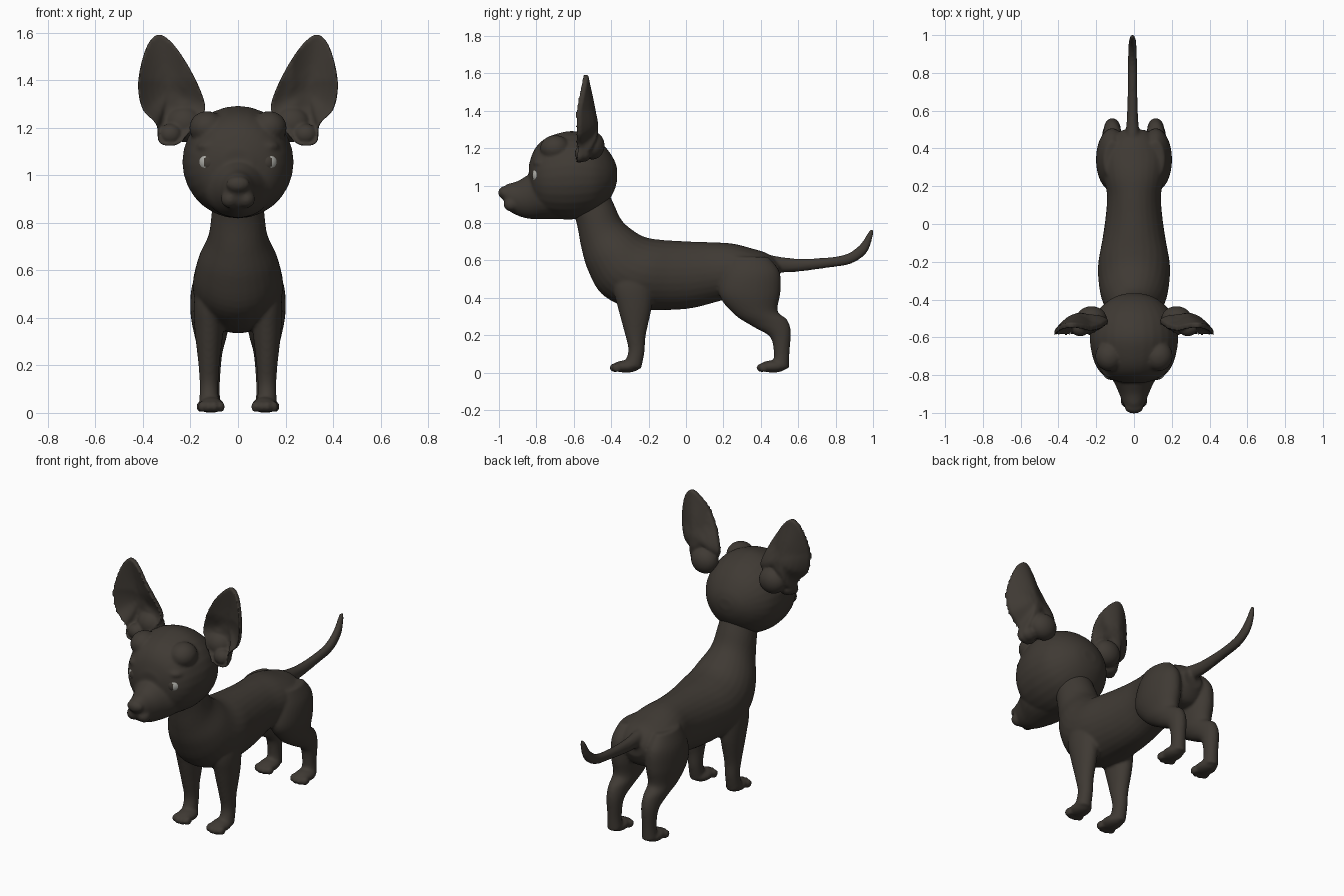
import bpy
import bmesh
from math import cos, sin, pi
from mathutils import Matrix, Vector

default_cube = bpy.data.objects.get("Cube")
if default_cube:
    bpy.data.objects.remove(default_cube, do_unlink=True)


def make_material(name, color):
    mat = bpy.data.materials.new(name)
    mat.use_nodes = True
    mat.diffuse_color = color
    mat.node_tree.nodes["Principled BSDF"].inputs["Base Color"].default_value = color
    return mat


fur = make_material("dark brown fur", (.05, .042, .034, 1))
eye_white = make_material("eye white", (.42, .42, .39, 1))


def spline(points, steps, closed=False):
    """Catmull-Rom interpolation of equally long tuples."""
    points = [Vector(p) for p in points]
    count = len(points)
    result = []
    for i in range(count if closed else count - 1):
        if closed:
            a, b, c, d = (points[(i + k) % count] for k in (-1, 0, 1, 2))
        else:
            a, b, c, d = (points[min(max(i + k, 0), count - 1)] for k in (-1, 0, 1, 2))
        for step in range(steps):
            t = step / steps
            result.append(b + (c - a) * (t / 2) + (a * 2 - b * 5 + c * 4 - d) * (t * t / 2)
                          + (b * 3 - a - c * 3 + d) * (t ** 3 / 2))
    if not closed:
        result.append(points[-1])
    return result


def bridge(bm, first, second):
    count = len(first)
    for i in range(count):
        j = (i + 1) % count
        bm.faces.new((first[i], first[j], second[j], second[i]))


def loft(bm, sections, x=0, sides=28):
    """Each section: y and z of one edge, y and z of the opposite edge, half width."""
    rings = []
    for y1, z1, y2, z2, half in spline(sections, 5):
        mid = Vector((x, (y1 + y2) / 2, (z1 + z2) / 2))
        arm = Vector((0, (y1 - y2) / 2, (z1 - z2) / 2))
        across = Vector((half, 0, 0))
        angles = [2 * pi * i / sides for i in range(sides)]
        rings.append([bm.verts.new(mid + arm * cos(a) + across * sin(a)) for a in angles])
    for first, second in zip(rings, rings[1:]):
        bridge(bm, first, second)
    bm.faces.new(rings[0])
    bm.faces.new(rings[-1])


def blob(bm, center, radii):
    bmesh.ops.create_uvsphere(bm, u_segments=24, v_segments=16, radius=1,
                              matrix=Matrix.Translation(center) @ Matrix.Diagonal((*radii, 1)))


def finish(bm, name, voxel=0, smoothing=4):
    bmesh.ops.recalc_face_normals(bm, faces=bm.faces)
    mesh = bpy.data.meshes.new(name)
    bm.to_mesh(mesh)
    bm.free()
    mesh.materials.append(fur)
    mesh.shade_smooth()
    obj = bpy.data.objects.new(name, mesh)
    bpy.context.collection.objects.link(obj)
    if voxel:
        remesh = obj.modifiers.new("blend parts", "REMESH")
        remesh.mode = "VOXEL"
        remesh.voxel_size = voxel
        remesh.use_smooth_shade = True
        smooth = obj.modifiers.new("soften", "SMOOTH")
        smooth.factor = .5
        smooth.iterations = smoothing
    return obj


# Neck and torso, then tail
body = bmesh.new()
loft(body, [
    (-.43, 1.0, -.62, .9, .1), (-.385, .9, -.585, .8, .11), (-.34, .81, -.56, .67, .125),
    (-.26, .745, -.525, .55, .165), (-.2, .72, -.45, .42, .185), (-.13, .71, -.3, .345, .19),
    (-.05, .705, -.12, .335, .168), (.05, .7, .03, .345, .15), (.15, .697, .15, .375, .143),
    (.25, .69, .25, .4, .16), (.35, .665, .36, .4, .17), (.44, .635, .45, .41, .13),
    (.5, .58, .495, .48, .06)])
loft(body, [
    (.4, .64, .42, .53, .05), (.5, .62, .5, .535, .035), (.6, .61, .6, .54, .028),
    (.75, .615, .75, .56, .025), (.86, .635, .88, .582, .024), (.93, .685, .965, .64, .021),
    (.968, .74, .998, .725, .016), (.983, .765, 1.0, .765, .01)], x=-.008)

# Legs with paws and toes
for side in (-1, 1):
    loft(body, [
        (-.37, .58, -.17, .58, .045), (-.39, .46, -.175, .45, .064),
        (-.365, .35, -.185, .34, .06), (-.33, .22, -.215, .2, .045),
        (-.308, .12, -.222, .11, .039), (-.33, .05, -.24, .02, .042)], x=side * .122)
    loft(body, [
        (.24, .62, .44, .62, .045), (.19, .52, .5, .54, .08), (.18, .41, .505, .43, .085),
        (.26, .31, .49, .33, .067), (.36, .245, .54, .285, .052), (.45, .19, .56, .22, .044),
        (.47, .1, .553, .1, .038), (.465, .05, .55, .02, .043)], x=side * .115)
    for heel, center in ((-.32, .112), (.465, .118)):
        blob(body, (side * center, heel, .033), (.053, .075, .033))
        for toe in (-1.5, -.5, .5, 1.5):
            reach = heel - .067 + .012 * abs(toe)
            blob(body, (side * center + toe * .026, reach, .026), (.018, .028, .024))
finish(body, "body", .009)

# Head: skull, muzzle, nose, lips and brows
head = bmesh.new()
loft(head, [
    (-.84, 1.11, -.84, 1.01, .06), (-.815, 1.185, -.815, .91, .14),
    (-.77, 1.24, -.77, .85, .19), (-.7, 1.275, -.7, .825, .22), (-.6, 1.292, -.6, .82, .234),
    (-.5, 1.26, -.5, .845, .215), (-.43, 1.205, -.43, .9, .165),
    (-.385, 1.14, -.385, .97, .1), (-.368, 1.09, -.368, 1.03, .04)])
loft(head, [
    (-.99, .985, -.975, .92, .03), (-.955, 1.008, -.95, .87, .057),
    (-.9, 1.025, -.9, .84, .078), (-.84, 1.06, -.84, .823, .105),
    (-.76, 1.1, -.76, .82, .15), (-.66, 1.1, -.66, .82, .15)])
blob(head, (0, -.97, .962), (.05, .034, .035))
for side in (-1, 1):
    blob(head, (side * .034, -.935, .9), (.038, .04, .038))
    blob(head, (side * .115, -.768, 1.12), (.06, .05, .03))
    blob(head, (side * .13, -.7, 1.2), (.075, .08, .07))
finish(head, "head", .009)

# Ears: cupped shells with a root and a lower lobe
ear_outline = [(.14, 1.27), (.155, 1.35), (.215, 1.47), (.28, 1.56), (.335, 1.592),
               (.38, 1.55), (.412, 1.45), (.42, 1.36), (.4, 1.275), (.345, 1.215),
               (.335, 1.145), (.3, 1.125), (.245, 1.135), (.19, 1.2)]
ear_center = Vector((.29, 1.36))


def ear_ring(bm, side, scale, back):
    ring = []
    for point in spline(ear_outline, 5, closed=True):
        x, z = ear_center + (point - ear_center) * scale
        rim = -.59 + .04 * max(0, (z - 1.4) / .19) + .05 * max(0, (.23 - x) / .08)
        cup = (.08 + .2 * (1.4 - z)) * (1 - scale * scale)
        y = rim + (cup + .028 if back else cup * .85)
        ring.append(bm.verts.new((side * x, y, z)))
    return ring


for side, label in ((-1, "right"), (1, "left")):
    ear = bmesh.new()
    layers = [(s, False) for s in (.08, .3, .5, .7, .85, .94, 1)]
    layers += [(s, True) for s, _ in reversed(layers)]
    shells = [ear_ring(ear, side, scale, back) for scale, back in layers]
    for first, second in zip(shells, shells[1:]):
        bridge(ear, first, second)
    ear.faces.new(shells[0])
    ear.faces.new(shells[-1])
    blob(ear, (side * .225, -.5, 1.215), (.08, .065, .075))
    blob(ear, (side * .285, -.55, 1.172), (.05, .045, .045))
    finish(ear, label + "_ear", .007, 3)

# Eyes: dark balls with a pale crescent at the outer edge
for side, label in ((-1, "right"), (1, "left")):
    eye = bmesh.new()
    center = Vector((side * .12, -.777, 1.055))
    bmesh.ops.create_uvsphere(eye, u_segments=48, v_segments=32, radius=.048)
    for face in eye.faces:
        spot = face.calc_center_median() / .048
        outward = spot.x * side
        iris = (outward + .12) ** 2 + spot.z ** 2
        if outward > 0 and spot.y < 0 and abs(spot.z) < .75 and iris > .42:
            face.material_index = 1
    bmesh.ops.translate(eye, verts=eye.verts, vec=center)
    ball = finish(eye, label + "_eye")
    ball.data.materials.append(eye_white)
